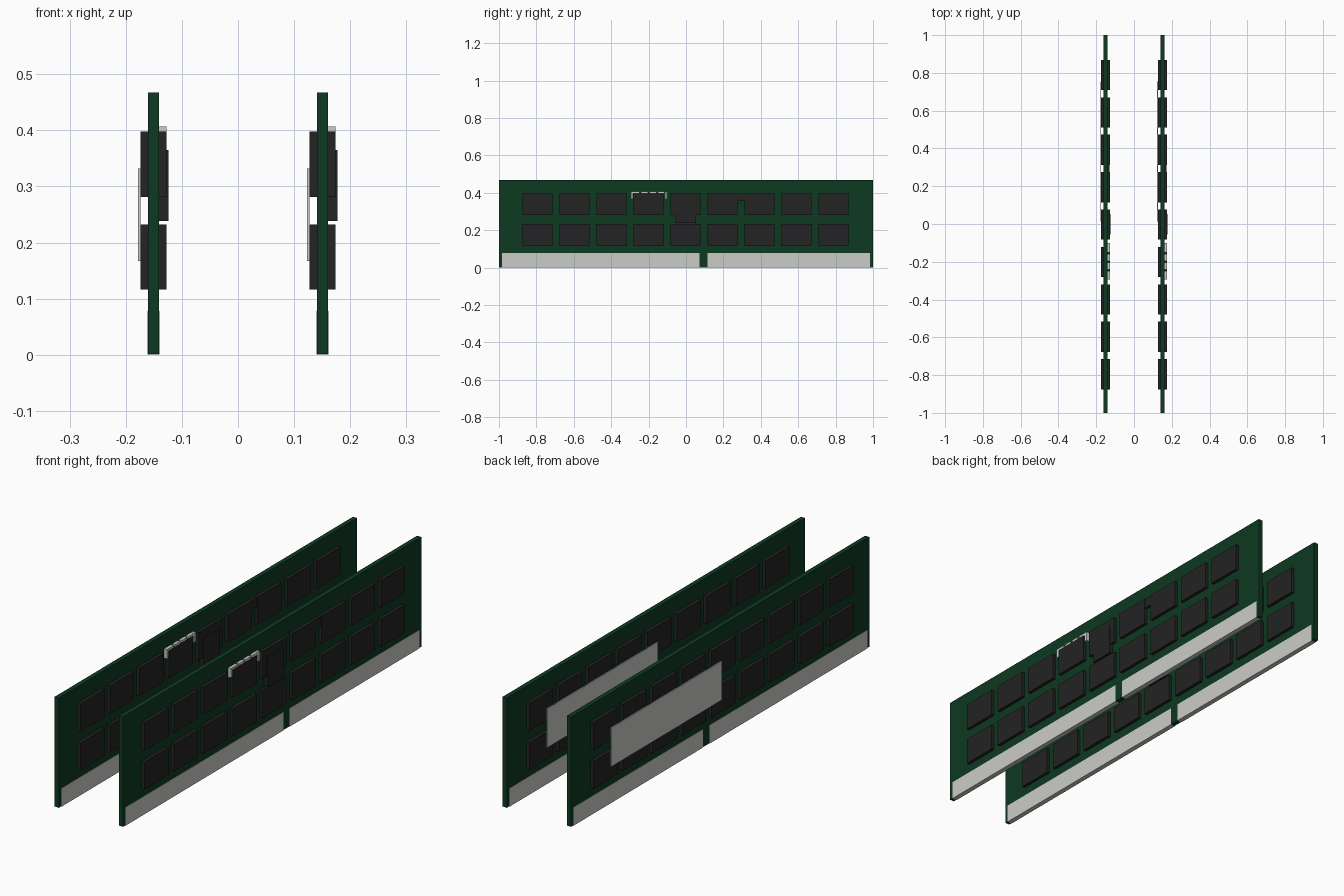
import bpy
import bmesh
from mathutils import Matrix, Vector

default = bpy.data.objects.get("Cube")
if default:
    bpy.data.objects.remove(default, do_unlink=True)


def material(name, rgb):
    m = bpy.data.materials.new(name)
    m.use_nodes = True
    m.diffuse_color = (*rgb, 1)
    m.node_tree.nodes["Principled BSDF"].inputs["Base Color"].default_value = (*rgb, 1)
    return m


GREEN = material("board_green", (0.004, 0.041, 0.015))
BLACK = material("chip_black", (0.017, 0.017, 0.018))
GREY = material("light_grey", (0.6, 0.6, 0.57))


def boxes(name, mat, extents, centre_x):
    """One object from boxes given as (x0, x1, y0, y1, z0, z1)."""
    bm = bmesh.new()
    for x0, x1, y0, y1, z0, z1 in extents:
        place = Matrix.Translation(Vector((x0 + x1, y0 + y1, z0 + z1)) / 2)
        size = Matrix.Diagonal((x1 - x0, y1 - y0, z1 - z0, 1))
        bmesh.ops.create_cube(bm, size=1, matrix=place @ size)
    mesh = bpy.data.meshes.new(name)
    bm.to_mesh(mesh)
    bm.free()
    mesh.materials.append(mat)
    obj = bpy.data.objects.new(name, mesh)
    obj.location.x = centre_x
    bpy.context.collection.objects.link(obj)


HALF = 0.01          # half thickness of the board
CHIP = 0.0235        # chip face, from the board centre
ROWS = [(0.116, 0.232), (0.281, 0.398)]
COLUMNS = [0.198 * i for i in range(-4, 5)]

for side, cx in (("right", -0.1505), ("left", 0.1505)):
    # Circuit board
    boxes(side + "_board", GREEN, [(-HALF, HALF, -1, 1, 0.001, 0.467)], cx)

    # Edge contacts on both faces, split by the key gap
    edge = HALF + 0.001
    boxes(side + "_contacts", GREY,
          [(-edge, edge, y0, y1, 0, 0.078)
           for y0, y1 in ((-0.985, 0.073), (0.115, 0.985))], cx)

    # Two rows of memory chips on each face
    for face, x0, x1 in (("outer", HALF, CHIP), ("inner", -CHIP, -HALF)):
        boxes(f"{side}_{face}_chips", BLACK,
              [(x0, x1, y - 0.08 - 0.003, y + 0.08 - 0.003, z0, z1)
               for y in COLUMNS for z0, z1 in ROWS], cx)

    # Central buffer chip and the small chip between two memory chips
    boxes(side + "_buffer_chip", BLACK, [(HALF, 0.0267, -0.055, 0.053, 0.238, 0.365)], cx)
    boxes(side + "_small_chip", BLACK, [(HALF, 0.021, 0.27, 0.32, 0.355, 0.397)], cx)

    # Resistors framing the top of one chip
    dashes = [(HALF, 0.023, y - 0.018, y + 0.018, 0.395, 0.407)
              for y in (-0.267, -0.222, -0.177, -0.132)]
    posts = [(HALF, 0.023, y - 0.006, y + 0.006, 0.367, 0.407) for y in (-0.289, -0.107)]
    boxes(side + "_resistors", GREY, dashes + posts, cx)

    # Label plate lying over the chips
    boxes(side + "_label", GREY, [(-0.0277, -CHIP, 0.013, 0.755, 0.167, 0.332)], cx)
